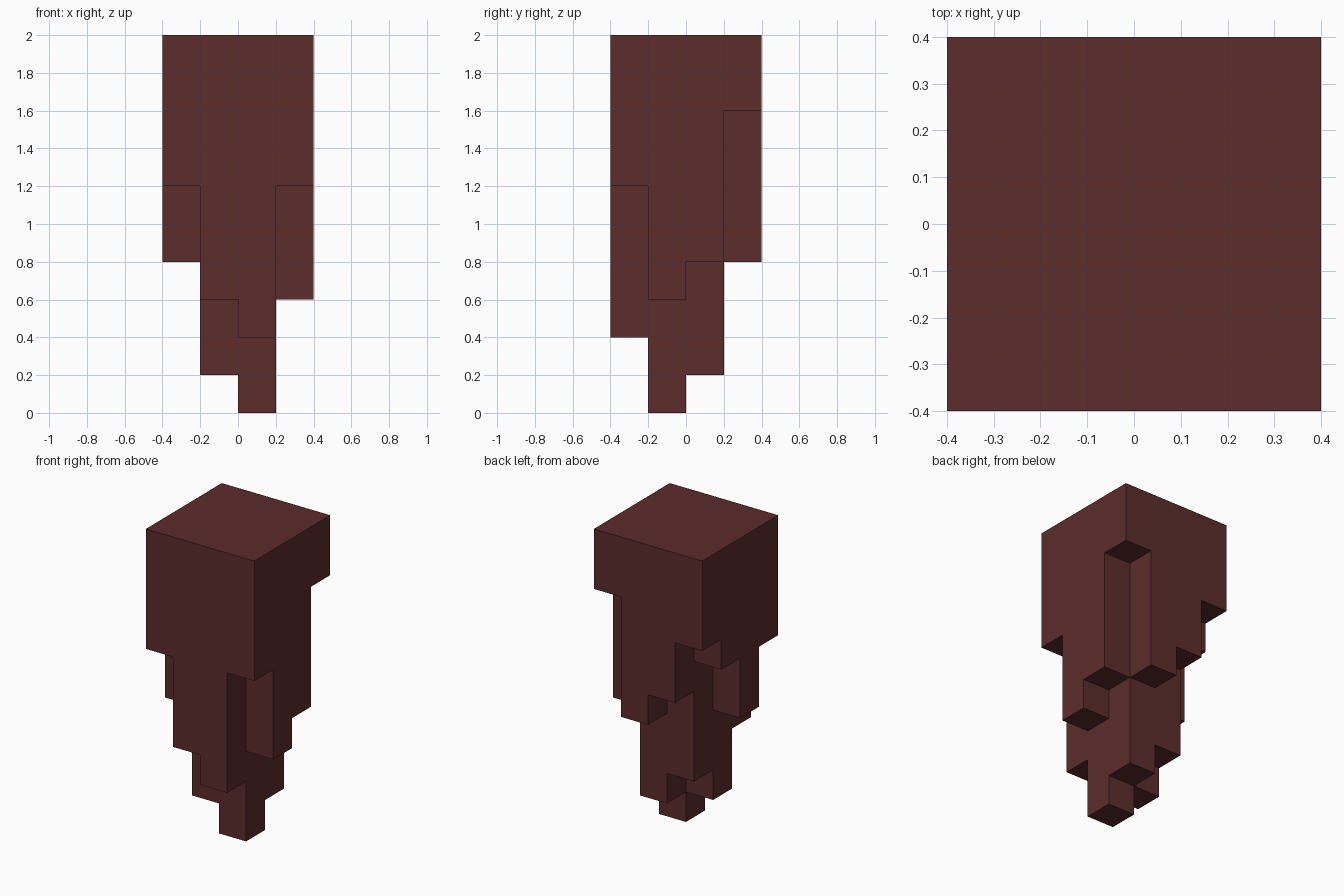
import bpy
import bmesh
from math import radians
from mathutils import Vector

old = bpy.data.objects.get("Cube")
if old:
    bpy.data.objects.remove(old, do_unlink=True)

CELL = 0.2
LAYERS = 10

# Lowest layer of each hanging column: rows run front to back, entries along +x
BOTTOMS = [
    [6, 3, 2, 6],
    [4, 1, 0, 3],
    [6, 2, 1, 4],
    [7, 5, 4, 8],
]


def filled(x, y, z):
    return 0 <= x < 4 and 0 <= y < 4 and BOTTOMS[y][x] <= z < LAYERS


def add_face(bm, centre, axis, sign):
    """One square on the side of a block, wound to face outward."""
    normal, u, v = Vector(), Vector(), Vector()
    normal[axis] = sign * CELL / 2
    u[(axis + 1) % 3] = CELL / 2
    v[(axis + 2) % 3] = sign * CELL / 2
    mid = centre + normal
    bm.faces.new([bm.verts.new(p) for p in
                  (mid - u - v, mid + u - v, mid + u + v, mid - u + v)])


# Dark red-brown stone
stone = bpy.data.materials.new("dark red stone")
stone.use_nodes = True
colour = (0.107, 0.025, 0.025, 1)
stone.diffuse_color = colour
stone.node_tree.nodes["Principled BSDF"].inputs["Base Color"].default_value = colour

# Outer skin of the stepped columns
bm = bmesh.new()
for y, row in enumerate(BOTTOMS):
    for x, low in enumerate(row):
        for z in range(low, LAYERS):
            centre = Vector((x - 1.5, y - 1.5, z + 0.5)) * CELL
            for axis in range(3):
                for sign in (-1, 1):
                    near = [x, y, z]
                    near[axis] += sign
                    if not filled(*near):
                        add_face(bm, centre, axis, sign)

# Weld the squares and merge them into large flat faces
bmesh.ops.remove_doubles(bm, verts=bm.verts[:], dist=0.001)
bmesh.ops.dissolve_limit(bm, angle_limit=radians(1),
                         verts=bm.verts[:], edges=bm.edges[:])

mesh = bpy.data.meshes.new("hanging_stone_spike")
bm.to_mesh(mesh)
bm.free()
mesh.materials.append(stone)
spike = bpy.data.objects.new("hanging_stone_spike", mesh)
bpy.context.collection.objects.link(spike)
